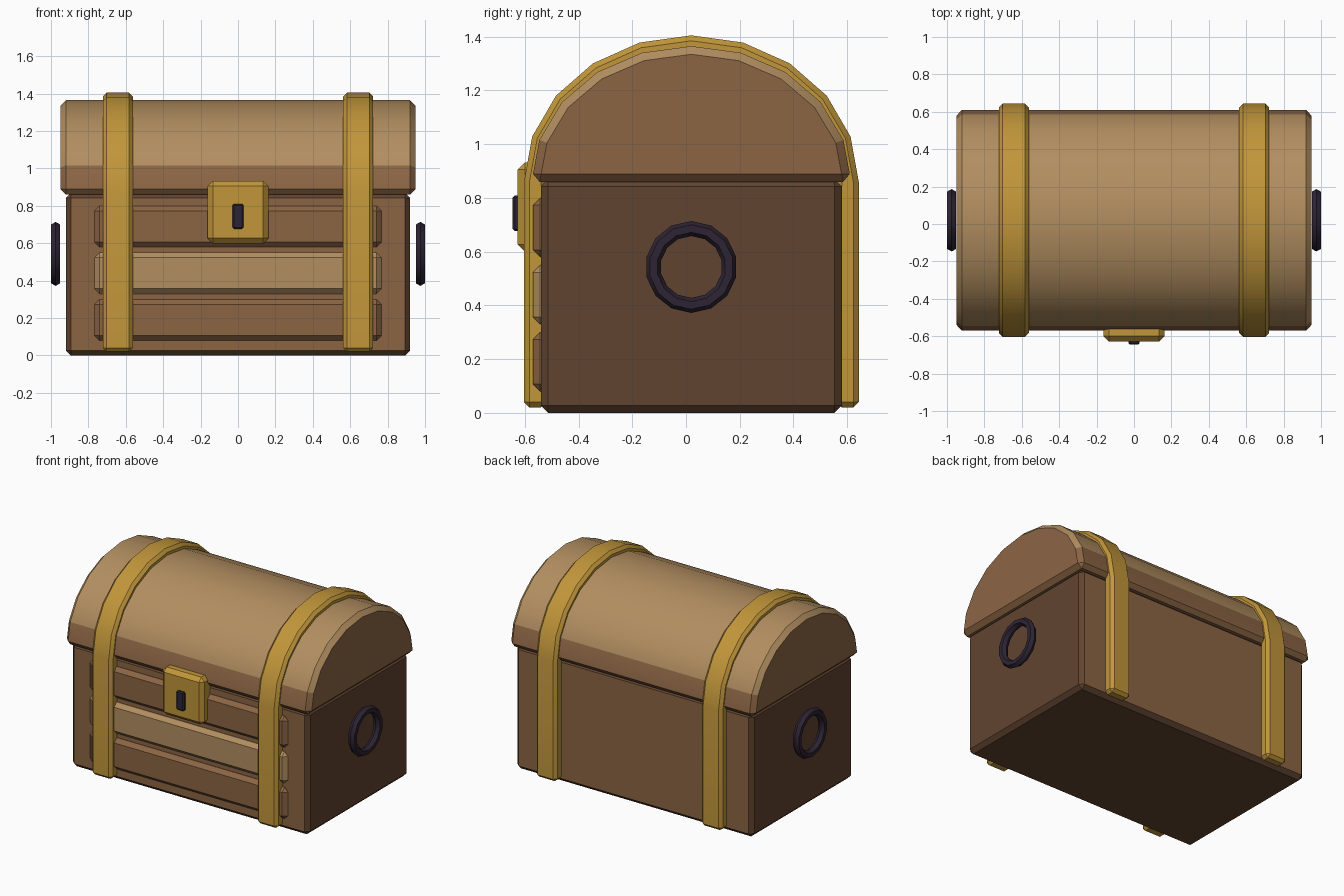
import bpy, bmesh, math
from mathutils import Matrix, Vector

if "Cube" in bpy.data.objects:
    bpy.data.objects.remove(bpy.data.objects["Cube"])

CY = 0.02                    # depth centre of the chest body
SHARP = math.radians(35)


def material(name, hex_code):
    m = bpy.data.materials.new(name)
    lin = []
    for i in (0, 2, 4):
        c = int(hex_code[i:i + 2], 16) / 255
        lin.append(c / 12.92 if c <= 0.04045 else ((c + 0.055) / 1.055) ** 2.4)
    m.diffuse_color = (*lin, 1)
    m.use_nodes = True
    m.node_tree.nodes["Principled BSDF"].inputs["Base Color"].default_value = m.diffuse_color
    return m


MEDIUM = material("medium wood", "8c6544")
LIGHT = material("light wood", "b28e60")
DARK = material("dark wood", "614430")
GOLD = material("gold metal", "c1963a")
IRON = material("dark iron", "2e2433")


def finish(name, bm, mats, bevel=0.0, rule=None):
    """Chamfer sharp edges, colour faces by rule, smooth shallow angles."""
    bmesh.ops.recalc_face_normals(bm, faces=bm.faces)
    if bevel:
        edges = [e for e in bm.edges if e.calc_face_angle(0) > SHARP]
        bmesh.ops.bevel(bm, geom=edges, offset=bevel, segments=1,
                        affect='EDGES', clamp_overlap=True)
        bmesh.ops.recalc_face_normals(bm, faces=bm.faces)
    bm.normal_update()
    for f in bm.faces:
        f.smooth = True
        if rule:
            f.material_index = rule(f)
    for e in bm.edges:
        e.smooth = e.calc_face_angle(0) < SHARP
    me = bpy.data.meshes.new(name)
    bm.to_mesh(me)
    bm.free()
    for m in mats:
        me.materials.append(m)
    ob = bpy.data.objects.new(name, me)
    bpy.context.collection.objects.link(ob)
    return ob


def box(name, lo, hi, mats, bevel, rule=None):
    bm = bmesh.new()
    lo, hi = Vector(lo), Vector(hi)
    bmesh.ops.create_cube(bm, size=1, matrix=Matrix.Translation((lo + hi) / 2)
                          @ Matrix.Diagonal((*(hi - lo), 1)))
    return finish(name, bm, mats, bevel, rule)


def prism(name, profile, x0, x1, mats, bevel, rule=None):
    """Extrude a (y, z) outline along x."""
    bm = bmesh.new()
    face = bm.faces.new([bm.verts.new((x0, y, z)) for y, z in profile])
    new = bmesh.ops.extrude_face_region(bm, geom=[face])["geom"]
    bmesh.ops.translate(bm, vec=(x1 - x0, 0, 0),
                        verts=[v for v in new if isinstance(v, bmesh.types.BMVert)])
    return finish(name, bm, mats, bevel, rule)


def arch(ry, rz, n=10, z=0.86):
    return [(CY + ry * math.cos(math.pi * i / n), z + rz * math.sin(math.pi * i / n))
            for i in range(n + 1)]


# body: dark ends, bottom and corners, medium front and back
box("body", (-0.92, CY - 0.56, 0), (0.92, CY + 0.56, 0.87), [MEDIUM, DARK], 0.027,
    lambda f: 0 if abs(f.normal.y) > 0.9 else 1)

# lid: ten-sided arch, light on the upper facets
prism("lid", arch(0.595, 0.505), -0.95, 0.95, [MEDIUM, LIGHT], 0.03,
      lambda f: 1 if f.calc_center_median().z > 0.99 and abs(f.normal.x) < 0.9 else 0)

# straps running up the front, over the lid and down the back
outer = [(CY + 0.623, 0.02)] + arch(0.623, 0.545) + [(CY - 0.623, 0.02)]
inner = [(CY + 0.54, 0.02)] + arch(0.54, 0.455) + [(CY - 0.54, 0.02)]
for side, x in (("left", -0.642), ("right", 0.642)):
    prism(side + "_strap", outer + inner[::-1], x - 0.08, x + 0.08, [GOLD], 0.02)

# front planks
for name, z, mat in (("lower", 0.08, MEDIUM), ("middle", 0.33, LIGHT), ("upper", 0.58, MEDIUM)):
    box(name + "_plank", (-0.768, -0.57, z), (0.768, -0.49, z + 0.22), [mat], 0.027)

# lock plate and keyhole
box("lock_plate", (-0.162, -0.627, 0.6), (0.162, -0.5, 0.932), [GOLD], 0.027)
box("keyhole", (-0.03, -0.645, 0.677), (0.03, -0.6, 0.81), [IRON], 0.008)

# ring handles on the ends
for side, x in (("left", -0.975), ("right", 0.975)):
    bm = bmesh.new()
    N, M = 14, 6
    rings = []
    for i in range(N):
        a = math.tau * i / N
        ring = []
        for j in range(M):
            b = math.tau * j / M
            r = 0.143 + 0.028 * math.cos(b)
            ring.append(bm.verts.new((x + 0.028 * math.sin(b), CY + r * math.sin(a),
                                      0.543 + r * math.cos(a))))
        rings.append(ring)
    for i in range(N):
        p, q = rings[i], rings[(i + 1) % N]
        for j in range(M):
            k = (j + 1) % M
            bm.faces.new((p[j], p[k], q[k], q[j]))
    finish(side + "_ring_handle", bm, [IRON])
